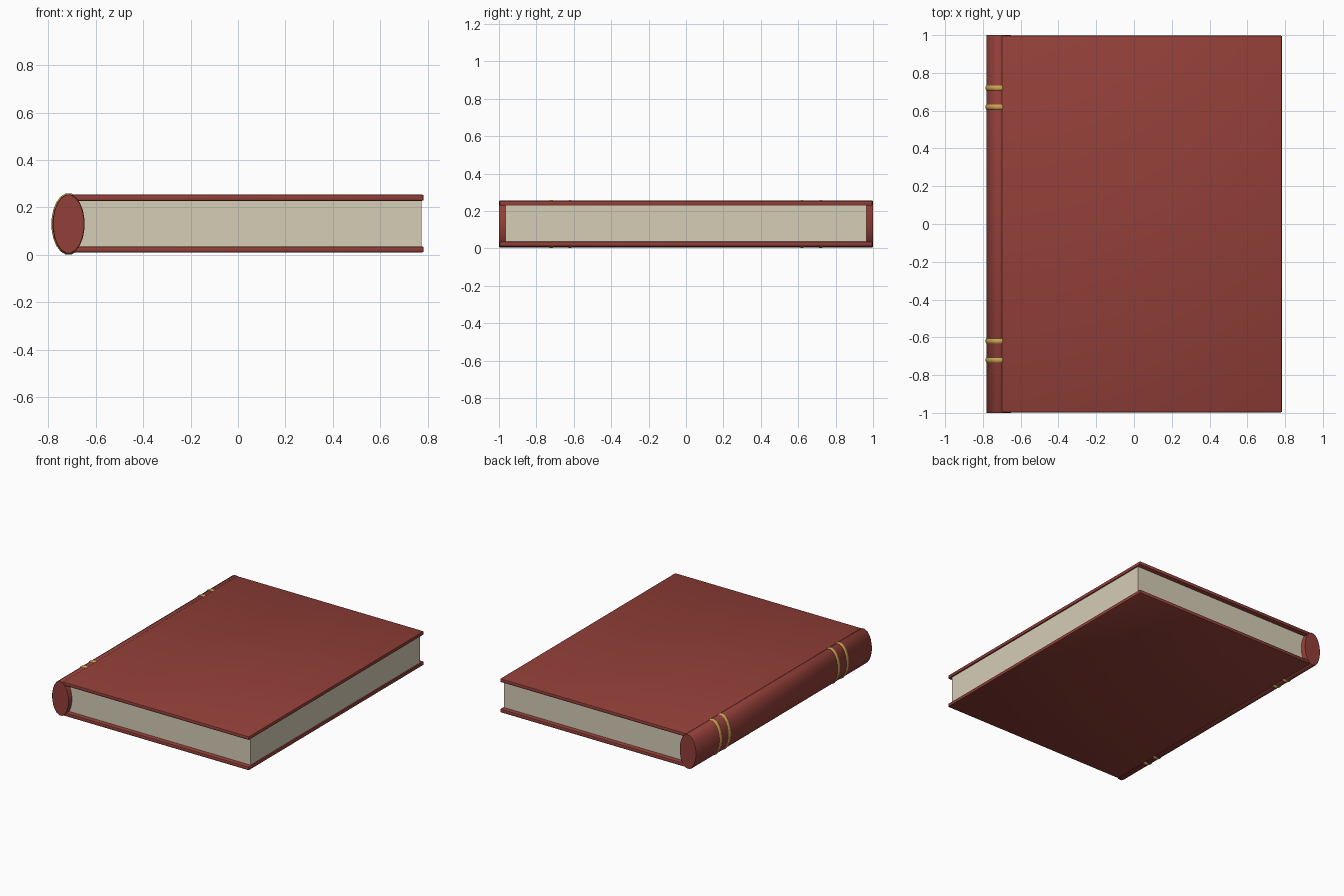
import bpy, bmesh
from math import cos, sin, pi

if "Cube" in bpy.data.objects:
    bpy.data.objects.remove(bpy.data.objects["Cube"], do_unlink=True)


def material(name, rgb):
    m = bpy.data.materials.new(name)
    m.use_nodes = True
    m.diffuse_color = (*rgb, 1)
    bsdf = m.node_tree.nodes["Principled BSDF"]
    bsdf.inputs["Base Color"].default_value = (*rgb, 1)
    bsdf.inputs["Roughness"].default_value = 0.7
    return m


leather = material("red leather", (0.29, 0.05, 0.04))
paper = material("cream paper", (0.67, 0.61, 0.47))
gold = material("gold trim", (0.60, 0.38, 0.09))


def finish(name, bm, mat):
    bmesh.ops.recalc_face_normals(bm, faces=bm.faces)
    mesh = bpy.data.meshes.new(name)
    bm.to_mesh(mesh)
    bm.free()
    mesh.materials.append(mat)
    ob = bpy.data.objects.new(name, mesh)
    bpy.context.collection.objects.link(ob)
    return ob


def smooth(ob, angle=0.7):
    bpy.ops.object.select_all(action="DESELECT")
    ob.select_set(True)
    bpy.context.view_layer.objects.active = ob
    bpy.ops.object.shade_smooth_by_angle(angle=angle)


def box(name, mat, low, high, bevel=0):
    bm = bmesh.new()
    bmesh.ops.create_cube(bm, size=1)
    for v in bm.verts:
        v.co = [(a + b) / 2 + c * (b - a) for a, b, c in zip(low, high, v.co)]
    if bevel:
        bmesh.ops.bevel(bm, geom=bm.edges[:], offset=bevel, segments=2,
                        profile=0.5, affect="EDGES")
    ob = finish(name, bm, mat)
    smooth(ob)
    return ob


def oval_loft(name, mat, rows, sides=20):
    """Oval rings along y; each row is (y, growth of the oval)."""
    bm = bmesh.new()
    rings = []
    for y, grow in rows:
        rings.append([bm.verts.new((-0.715 + (0.068 + grow) * cos(t), y,
                                    0.13 + (0.126 + grow) * sin(t)))
                      for t in [2 * pi * (i + 0.5) / sides for i in range(sides)]])
    for a, b in zip(rings, rings[1:]):
        for i in range(sides):
            j = (i + 1) % sides
            bm.faces.new((a[i], a[j], b[j], b[i]))
    bm.faces.new(rings[0])
    bm.faces.new(rings[-1])
    ob = finish(name, bm, mat)
    smooth(ob)
    return ob


# Page block and the two cover boards
box("pages", paper, (-0.69, -0.965, 0.03), (0.775, 0.965, 0.235))
for name, z in (("bottom_cover", 0.01), ("top_cover", 0.228)):
    box(name, leather, (-0.70, -0.997, z), (0.784, 0.997, z + 0.026), 0.007)

# Rounded spine with slightly softened ends
oval_loft("spine", leather, [(-1, -0.003), (-0.996, 0), (0.996, 0), (1, -0.003)])

# Two pairs of raised bands around the spine
for side, end in ((-1, "front"), (1, "back")):
    for y, place in ((0.62, "inner"), (0.72, "outer")):
        oval_loft(f"{end}_{place}_band", gold,
                  [(side * y + d, g) for d, g in
                   ((-0.016, -0.004), (-0.011, 0.002), (0, 0.005),
                    (0.011, 0.002), (0.016, -0.004))])
